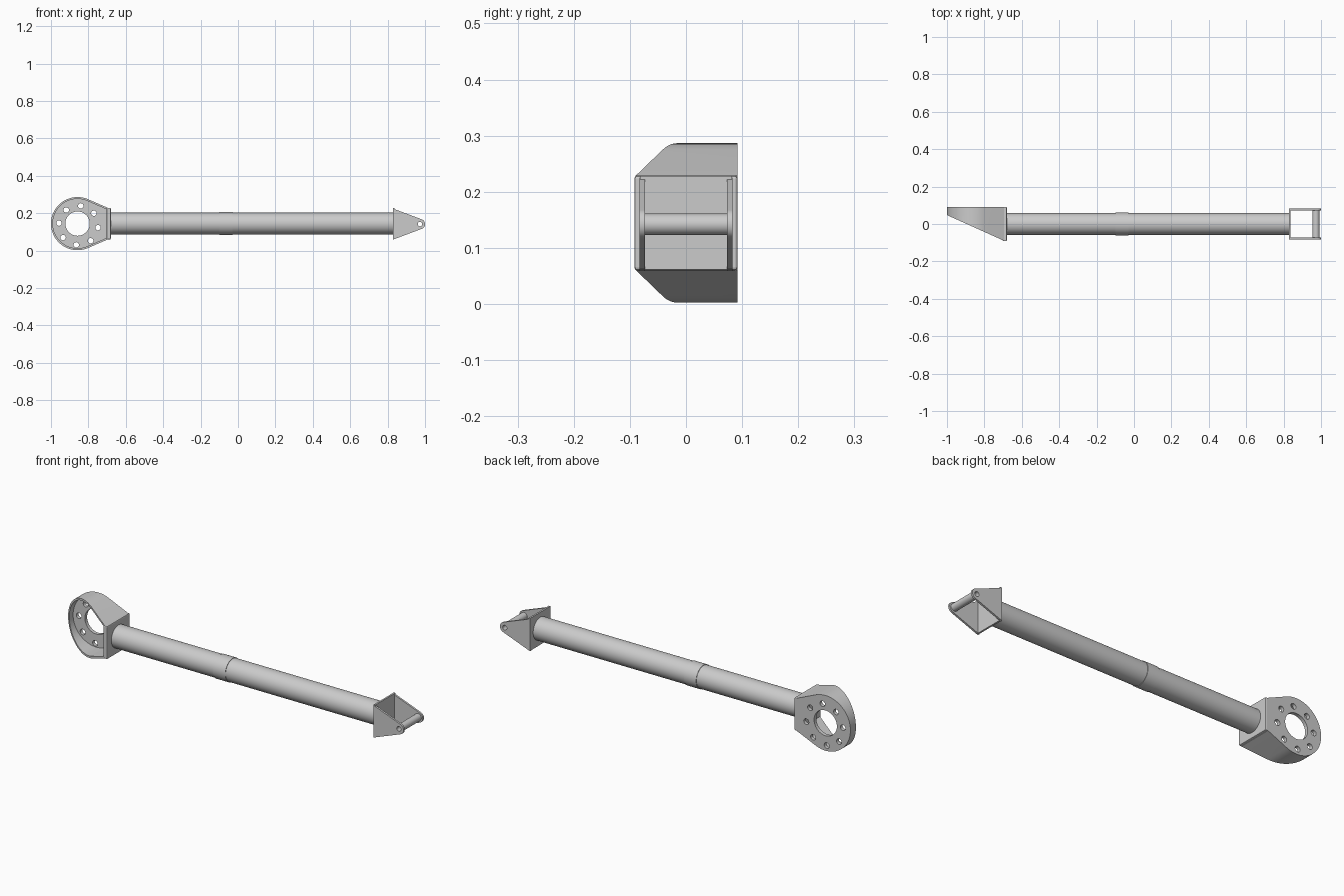
import bpy, bmesh
from math import sin, cos, atan2, acos, hypot, pi, radians

if "Cube" in bpy.data.objects:
    bpy.data.objects.remove(bpy.data.objects["Cube"])

AXIS_Z = 0.145


def finish(ob):
    bm = bmesh.new()
    bm.from_mesh(ob.data)
    bmesh.ops.remove_doubles(bm, verts=bm.verts, dist=1e-5)
    bmesh.ops.recalc_face_normals(bm, faces=bm.faces)
    bm.to_mesh(ob.data)
    bm.free()
    bpy.ops.object.select_all(action='DESELECT')
    ob.select_set(True)
    bpy.context.view_layer.objects.active = ob
    bpy.ops.object.shade_smooth_by_angle(angle=radians(30))
    return ob


def circle(cx, cz, r, n=32):
    return [(cx + r * cos(2 * pi * i / n), cz + r * sin(2 * pi * i / n)) for i in range(n)]


def teardrop(cx, cz, r, ex, half, n=48):
    """Arc round (cx, cz) with tangent lines running to (ex, cz +- half)."""
    d = hypot(ex - cx, half)
    side = 1 if ex > cx else -1
    a = atan2(half, abs(ex - cx)) + acos(r / d)
    arc = [a + (2 * pi - 2 * a) * i / n for i in range(n + 1)]
    return ([(ex, cz + half)] + [(cx + side * r * cos(t), cz + r * sin(t)) for t in arc]
            + [(ex, cz - half)])


def plate(name, outlines, y0, y1):
    """Flat plate in XZ; the first outline is the edge, the others are holes."""
    cu = bpy.data.curves.new(name, 'CURVE')
    cu.dimensions, cu.fill_mode = '2D', 'BOTH'
    cu.extrude = (y1 - y0) / 2
    for pts in outlines:
        s = cu.splines.new('POLY')
        s.points.add(len(pts) - 1)
        for p, (x, z) in zip(s.points, pts):
            p.co = (x, z, 0, 1)
        s.use_cyclic_u = True
    ob = bpy.data.objects.new(name, cu)
    bpy.context.collection.objects.link(ob)
    ob.location.y = (y0 + y1) / 2
    ob.rotation_euler.x = pi / 2
    bpy.ops.object.select_all(action='DESELECT')
    ob.select_set(True)
    bpy.context.view_layer.objects.active = ob
    bpy.ops.object.convert(target='MESH')
    return finish(bpy.context.view_layer.objects.active)


def box(name, x0, x1, y0, y1, z0, z1, bevel=0):
    bpy.ops.mesh.primitive_cube_add(size=1, location=((x0 + x1) / 2, (y0 + y1) / 2, (z0 + z1) / 2))
    ob = bpy.context.object
    ob.name = name
    ob.scale = (x1 - x0, y1 - y0, z1 - z0)
    bpy.ops.object.transform_apply(location=False, rotation=False, scale=True)
    if bevel:
        m = ob.modifiers.new('bevel', 'BEVEL')
        m.width, m.segments = bevel, 2
    return ob


def rod(name, x0, x1, r):
    bpy.ops.mesh.primitive_cylinder_add(vertices=64, radius=r, depth=x1 - x0,
                                        location=((x0 + x1) / 2, 0, AXIS_Z), rotation=(0, pi / 2, 0))
    bpy.context.object.name = name
    return finish(bpy.context.object)


# Main tube with its centre sleeve
rod('main_tube', -0.685, 0.832, 0.058)
rod('tube_sleeve', -0.10, -0.03, 0.0605)

# Flange disc: centre bore and a ring of bolt holes
CX, CZ, R, EX, HALF = -0.858, 0.1445, 0.142, -0.695, 0.084
bolts = []
for k in range(8):
    a = radians(-6.6 + 45 * k)
    bolts.append(circle(-0.853 + 0.105 * cos(a), 0.135 + 0.105 * sin(a), 0.0145, 20))
plate('flange_disc', [teardrop(CX, CZ, R, EX, HALF), circle(CX, CZ, 0.065, 48)] + bolts, 0.074, 0.092)

# Flange side wall: teardrop rim with a slanted front edge
outer = teardrop(CX, CZ, R, EX, HALF)
inner = teardrop(CX, CZ, R - 0.01, EX, HALF - 0.011)
bm = bmesh.new()
rows = []
for (xo, zo), (xi, zi) in zip(outer, inner):
    rows.append([bm.verts.new(c) for c in (
        (xo, 0.092, zo), (xo, -0.0897 - 0.45 * (xo - EX), zo),
        (xi, -0.0897 - 0.45 * (xi - EX), zi), (xi, 0.075, zi))])
for a, b in zip(rows, rows[1:]):
    for j in range(3):
        bm.faces.new((a[j], a[j + 1], b[j + 1], b[j]))
me = bpy.data.meshes.new('flange_wall')
bm.to_mesh(me)
bm.free()
wall = bpy.data.objects.new('flange_wall', me)
bpy.context.collection.objects.link(wall)
finish(wall)

# Flange end plate joining the tube
box('flange_end_plate', -0.702, -0.68, -0.092, 0.092, 0.06, 0.229, 0.005)

# Clevis: base plate, two tapered cheeks and a hollow cross pin
box('clevis_base', 0.829, 0.838, -0.082, 0.082, 0.061, 0.228)
PX, PZ = 0.973, 0.142
for side, y in (('front', -0.083), ('back', 0.073)):
    plate(side + '_cheek', [teardrop(PX, PZ, 0.027, 0.829, 0.083, 24), circle(PX, PZ, 0.012, 24)],
          y, y + 0.010)
plate('cross_pin', [circle(PX, PZ, 0.019), circle(PX, PZ, 0.012, 24)], -0.074, 0.074)
